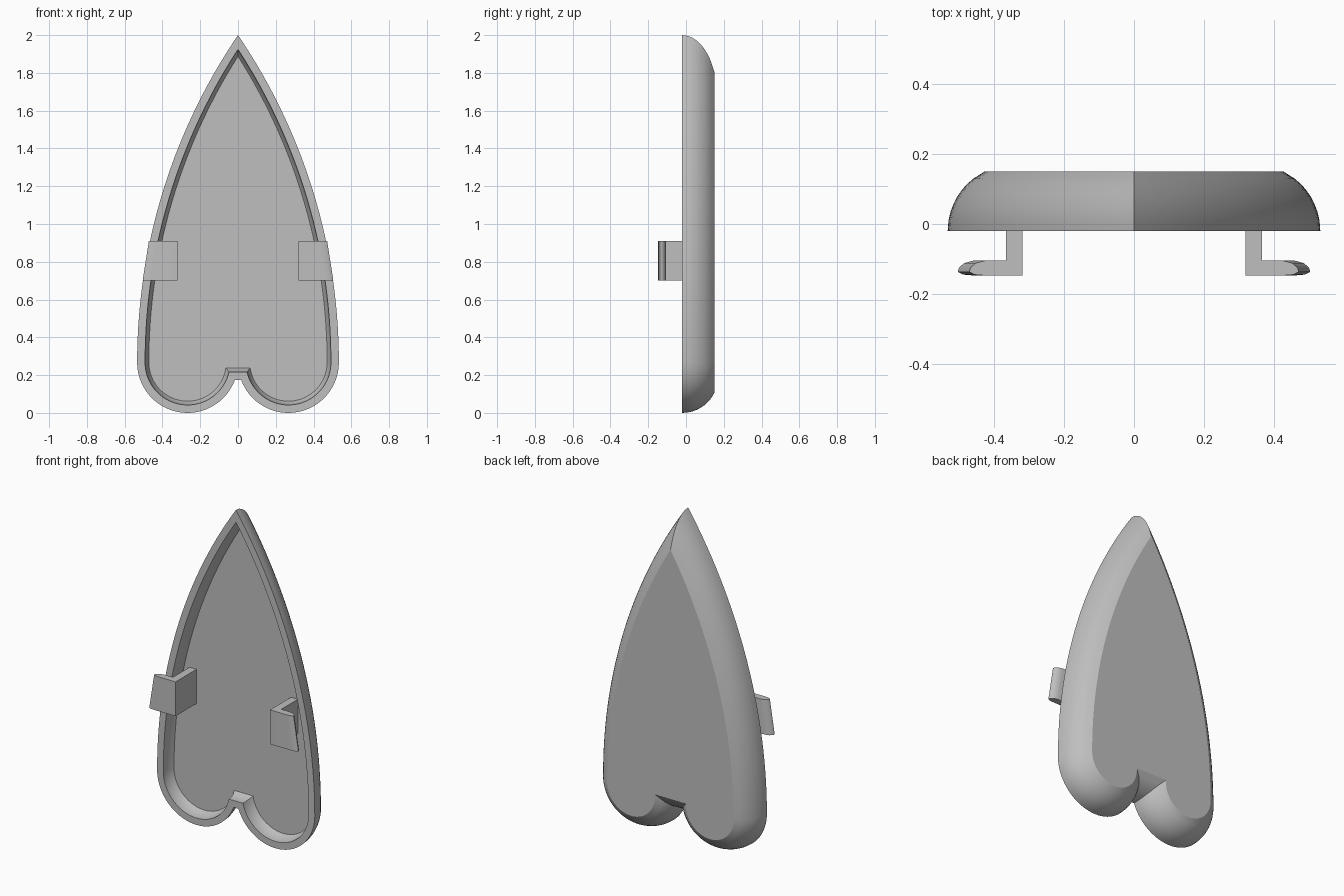
import bpy
import bmesh
from math import sin, cos, asin, acos, sqrt, pi, radians

if "Cube" in bpy.data.objects:
    bpy.data.objects.remove(bpy.data.objects["Cube"])

grey = bpy.data.materials.new("plain grey")
grey.use_nodes = True
grey.diffuse_color = (0.52, 0.52, 0.52, 1)
grey.node_tree.nodes["Principled BSDF"].inputs["Base Color"].default_value = grey.diffuse_color

LOBE = 0.267                    # lobe radius and centre distance
HALF = 2 * LOBE                 # half width of the shell
SIDE = (HALF ** 2 + (2 - LOBE) ** 2) / (2 * HALF)   # radius of the long side arcs
FRONT, BACK, FLOOR = -0.02, 0.15, 0.055


def outline(d):
    """Inverted-heart outline, moved inward by d, as (x, z) points."""
    r, big = LOBE - d, SIDE - d
    start = pi - asin((0.175 + d - LOBE) / r)
    pts = []
    for i in range(33):
        a = start + (2 * pi - start) * i / 32
        pts.append((LOBE + r * cos(a), LOBE + r * sin(a)))
    end = acos((SIDE - HALF) / big)
    for i in range(1, 31):
        a = end * i / 30
        pts.append((HALF - SIDE + big * cos(a), LOBE + big * sin(a)))
    pts[-1] = (0, pts[-1][1])
    return pts + [(-x, z) for x, z in reversed(pts[:-1])]


def rounded(h, radius):
    return radius - sqrt(radius ** 2 - h ** 2)


def finish(name, bm, angle):
    bmesh.ops.recalc_face_normals(bm, faces=bm.faces)
    mesh = bpy.data.meshes.new(name)
    bm.to_mesh(mesh)
    bm.free()
    mesh.materials.append(grey)
    ob = bpy.data.objects.new(name, mesh)
    bpy.context.collection.objects.link(ob)
    bpy.ops.object.select_all(action='DESELECT')
    ob.select_set(True)
    bpy.context.view_layer.objects.active = ob
    bpy.ops.object.shade_smooth_by_angle(angle=radians(angle))


def loft(name, loops, angle):
    """Skin consecutive loops of points and cap both ends."""
    bm = bmesh.new()
    rings = [[bm.verts.new(p) for p in loop] for loop in loops]
    n = len(rings[0])
    for a, b in zip(rings, rings[1:]):
        for i in range(n):
            j = (i + 1) % n
            bm.faces.new((a[i], a[j], b[j], b[i]))
    bm.faces.new(rings[0])
    bm.faces.new(rings[-1])
    finish(name, bm, angle)


# Hollow shell: cavity floor, cavity wall, rim, rounded outside, flat back
section = []
for k in range(5, -1, -1):
    h = (FLOOR - FRONT) * k / 5
    section.append((0.042 + rounded(h, 0.15), FRONT + h))
for h in (0, 0.03, 0.055, 0.08, 0.1, 0.12, 0.135, 0.15, BACK - FRONT):
    section.append((rounded(h, 0.19), FRONT + h))
loft("hollow_shell", [[(x, y, z) for x, z in outline(d)] for d, y in section], 28)


# Pair of L-shaped clips with rounded, slanted lips
def clip_loop(s, z, tip):
    lip = [(tip - 0.04, -0.147), (tip - 0.015, -0.145), (tip, -0.137),
           (tip - 0.003, -0.126), (tip - 0.018, -0.112), (tip - 0.045, -0.105)]
    pts = [(0.32, FLOOR), (0.32, -0.147)] + lip + [(0.367, -0.105), (0.367, FLOOR)]
    return [(s * x, y, z) for x, y in pts]


for side, s in (("left", 1), ("right", -1)):
    loft(side + "_clip", [clip_loop(s, 0.70, 0.505), clip_loop(s, 0.91, 0.472)], 40)
